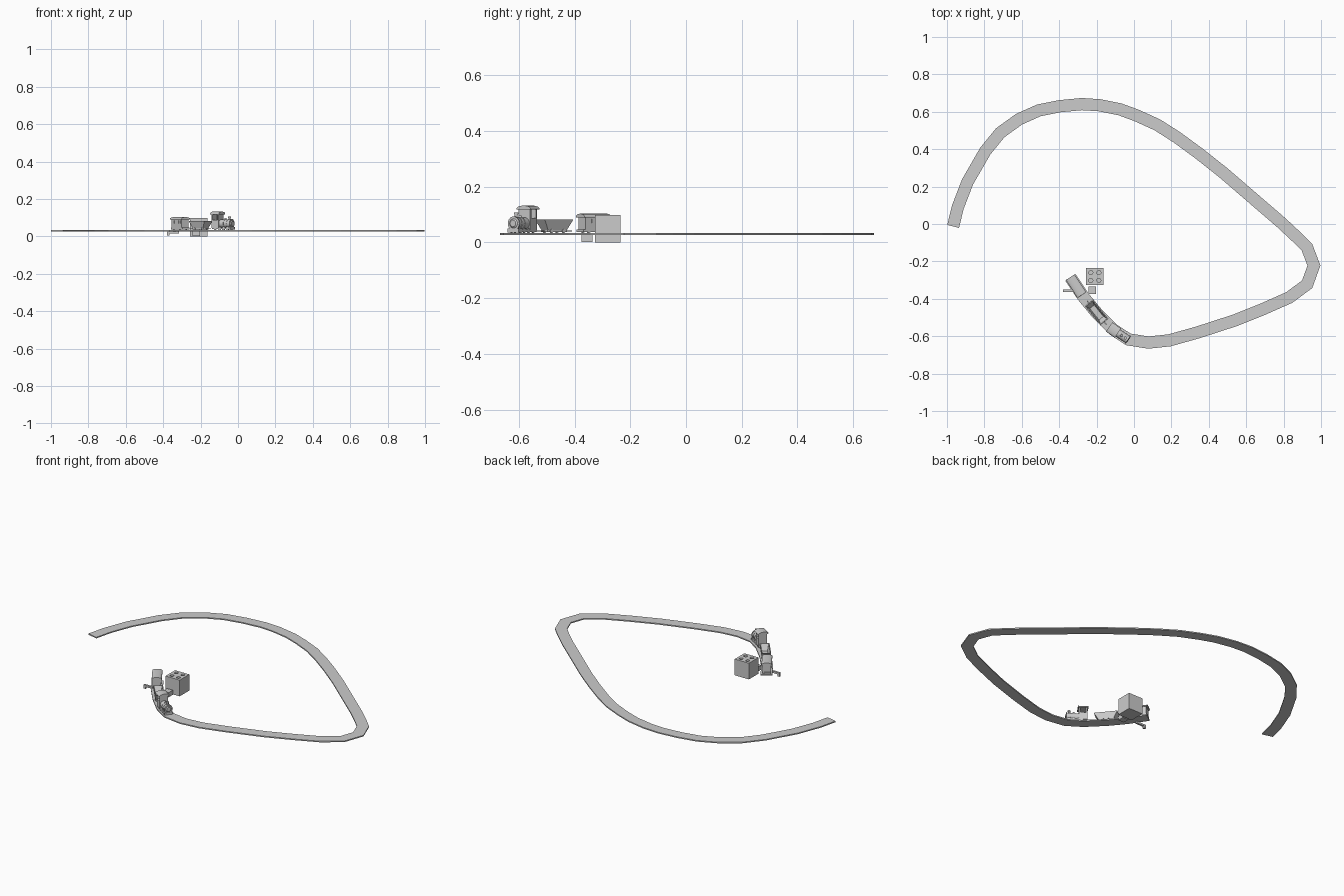
import bpy, bmesh, math
from mathutils import Matrix, Vector

if "Cube" in bpy.data.objects:
    bpy.data.objects.remove(bpy.data.objects["Cube"])

def frame(x, y, deg):
    return Matrix.Translation((x, y, 0)) @ Matrix.Rotation(math.radians(deg), 4, 'Z')

WORLD = Matrix.Identity(4)

def finish(name, bm, m=WORLD, smooth=False):
    bmesh.ops.recalc_face_normals(bm, faces=bm.faces)
    me = bpy.data.meshes.new(name)
    bm.to_mesh(me)
    bm.free()
    me.transform(m)
    ob = bpy.data.objects.new(name, me)
    bpy.context.collection.objects.link(ob)
    if smooth:
        bpy.ops.object.select_all(action='DESELECT')
        ob.select_set(True)
        bpy.context.view_layer.objects.active = ob
        bpy.ops.object.shade_smooth_by_angle(angle=math.radians(35))
    return ob

def box(name, lo, hi, m=WORLD):
    bm = bmesh.new()
    bmesh.ops.create_cube(bm, size=1)
    for v in bm.verts:
        v.co = Vector([lo[i] if v.co[i] < 0 else hi[i] for i in range(3)])
    return finish(name, bm, m)

def tube(name, a, b, r1, r2, m=WORLD, n=16):
    a, b = Vector(a), Vector(b)
    bm = bmesh.new()
    bmesh.ops.create_cone(bm, cap_ends=True, segments=n, radius1=r1, radius2=r2, depth=(b - a).length)
    rot = (b - a).to_track_quat('Z', 'Y').to_matrix().to_4x4()
    bmesh.ops.transform(bm, matrix=Matrix.Translation((a + b) / 2) @ rot, verts=bm.verts)
    return finish(name, bm, m, True)

def extrude_x(name, prof, x0, x1, m=WORLD, smooth=False):
    bm = bmesh.new()
    f = bm.faces.new([bm.verts.new((x0, y, z)) for y, z in prof])
    r = bmesh.ops.extrude_face_region(bm, geom=[f])
    bmesh.ops.translate(bm, vec=(x1 - x0, 0, 0), verts=[v for v in r['geom'] if isinstance(v, bmesh.types.BMVert)])
    return finish(name, bm, m, smooth)

def arch_roof(name, x0, x1, w, z, rise, m):
    top = [(w * math.cos(math.pi * i / 10), z + rise * math.sin(math.pi * i / 10)) for i in range(11)]
    extrude_x(name, [(w, z - .004)] + top + [(-w, z - .004)], x0, x1, m, True)

def wheels(name, xs, m, r=.009):
    for x in xs:
        for s in (-1, 1):
            tube(name, (x, s * .017, .034 + r), (x, s * .022, .034 + r), r, r, m, 14)

# track: flat ribbon swept along an open loop
path = [(-.967, -.013), (-.942, .09), (-.89, .225), (-.795, .39), (-.715, .488), (-.615, .56),
        (-.51, .607), (-.395, .63), (-.28, .641), (-.185, .635), (-.075, .613), (.015, .58),
        (.125, .53), (.23, .463), (.35, .375), (.48, .272), (.625, .147), (.79, .005),
        (.87, -.07), (.925, -.125), (.962, -.222), (.926, -.322), (.83, -.393), (.69, -.455),
        (.54, -.515), (.34, -.58), (.19, -.622), (.077, -.634), (-.03, -.617), (-.11, -.565),
        (-.20, -.475), (-.27, -.39), (-.34, -.285)]
pts = [Vector(p) for p in path]
bm = bmesh.new()
prev = None
for i, p in enumerate(pts):
    d1 = (pts[i] - pts[i - 1]).normalized() if i else (pts[1] - pts[0]).normalized()
    d2 = (pts[i + 1] - pts[i]).normalized() if i < len(pts) - 1 else d1
    t = (d1 + d2).normalized()
    n = Vector((-t.y, t.x)) * .0325 / max(t.dot(d1), .5)
    ring = [bm.verts.new((*(p + s * n), z)) for s, z in ((1, .027), (-1, .027), (-1, .034), (1, .034))]
    if prev:
        for k in range(4):
            bm.faces.new((prev[k], prev[(k + 1) % 4], ring[(k + 1) % 4], ring[k]))
    else:
        bm.faces.new(ring)
    prev = ring
bm.faces.new(prev)
finish("track", bm)

# locomotive, local +x is forward
L = frame(-.078, -.588, -34)
box("engine_frame", (-.06, -.022, .038), (.055, .022, .048), L)
box("front_buffer", (.052, -.024, .036), (.058, .024, .05), L)
tube("boiler", (-.02, 0, .068), (.05, 0, .068), .022, .022, L, 20)
tube("boiler_front", (.05, 0, .068), (.055, 0, .068), .025, .025, L, 20)
tube("boiler_door", (.055, 0, .068), (.059, 0, .068), .017, .012, L, 20)
for x in (.01, .03):
    tube("boiler_band", (x, 0, .068), (x + .004, 0, .068), .0235, .0235, L, 20)
tube("chimney", (.038, 0, .085), (.038, 0, .104), .005, .006, L)
tube("chimney_cap", (.038, 0, .101), (.038, 0, .107), .008, .008, L)
tube("steam_dome", (.013, 0, .085), (.013, 0, .097), .008, .005, L)
box("cab_lower", (-.06, -.025, .045), (-.015, .025, .088), L)
for x in (-.058, -.02):
    for s in (-.022, .022):
        box("cab_post", (x - .002, s - .003, .088), (x + .005, s + .003, .122), L)
box("cab_front_wall", (-.019, -.022, .088), (-.015, .022, .122), L)
box("cab_rear_wall", (-.06, -.022, .088), (-.056, .022, .122), L)
arch_roof("cab_roof", -.066, -.009, .03, .122, .01, L)
wheels("engine_wheel", (-.04, -.012, .016, .04), L)

# hopper wagon: open tapered tub
W = frame(-.2, -.473, -51)
bm = bmesh.new()
rings = []
for hx, hy, z in ((.043, .019, .044), (.066, .028, .082), (.061, .023, .082), (.039, .015, .049)):
    rings.append([bm.verts.new((sx * hx, sy * hy, z)) for sx, sy in ((1, 1), (-1, 1), (-1, -1), (1, -1))])
for a, b in zip(rings, rings[1:]):
    for k in range(4):
        bm.faces.new((a[k], a[(k + 1) % 4], b[(k + 1) % 4], b[k]))
bm.faces.new(rings[0])
bm.faces.new(rings[-1])
finish("hopper_tub", bm, W)
box("hopper_frame", (-.045, -.018, .037), (.045, .018, .045), W)
wheels("hopper_wheel", (-.028, .028), W, .007)
box("coupling", (.045, -.003, .039), (.085, .003, .043), W)
box("coupling", (-.08, -.003, .039), (-.045, .003, .043), W)

# closed coach
C = frame(-.31, -.332, -57)
box("coach_frame", (-.055, -.023, .037), (.058, .023, .046), C)
box("coach_body", (-.05, -.023, .046), (.05, .023, .092), C)
arch_roof("coach_roof", -.057, .057, .028, .093, .01, C)
for s in (-1, 1):
    for x in (-.032, 0, .032):
        for dz in (.068, .084):
            box("window_rail", (x - .011, s * .0235 - .001, dz), (x + .011, s * .0235 + .001, dz + .002), C)
        for dx in (-.011, .009):
            box("window_post", (x + dx, s * .0235 - .001, .068), (x + dx + .002, s * .0235 + .001, .086), C)
wheels("coach_wheel", (-.033, .033), C, .007)

# block with round holes in its top
block = box("block", (-.257, -.327, 0), (-.162, -.235, .098))
for x in (-.231, -.188):
    for y in (-.302, -.26):
        cut = tube("hole_cutter", (x, y, .07), (x, y, .12), .011, .011)
        cut.hide_render = True
        cut.hide_set(True)
        mod = block.modifiers.new("hole", 'BOOLEAN')
        mod.object = cut
        mod.solver = 'EXACT'
box("small_block", (-.242, -.375, .002), (-.202, -.335, .03))

# bent handle beside the coach
box("handle_bar", (-.375, -.363, .016), (-.315, -.351, .027))
box("handle_grip", (-.38, -.363, .004), (-.366, -.351, .027))
